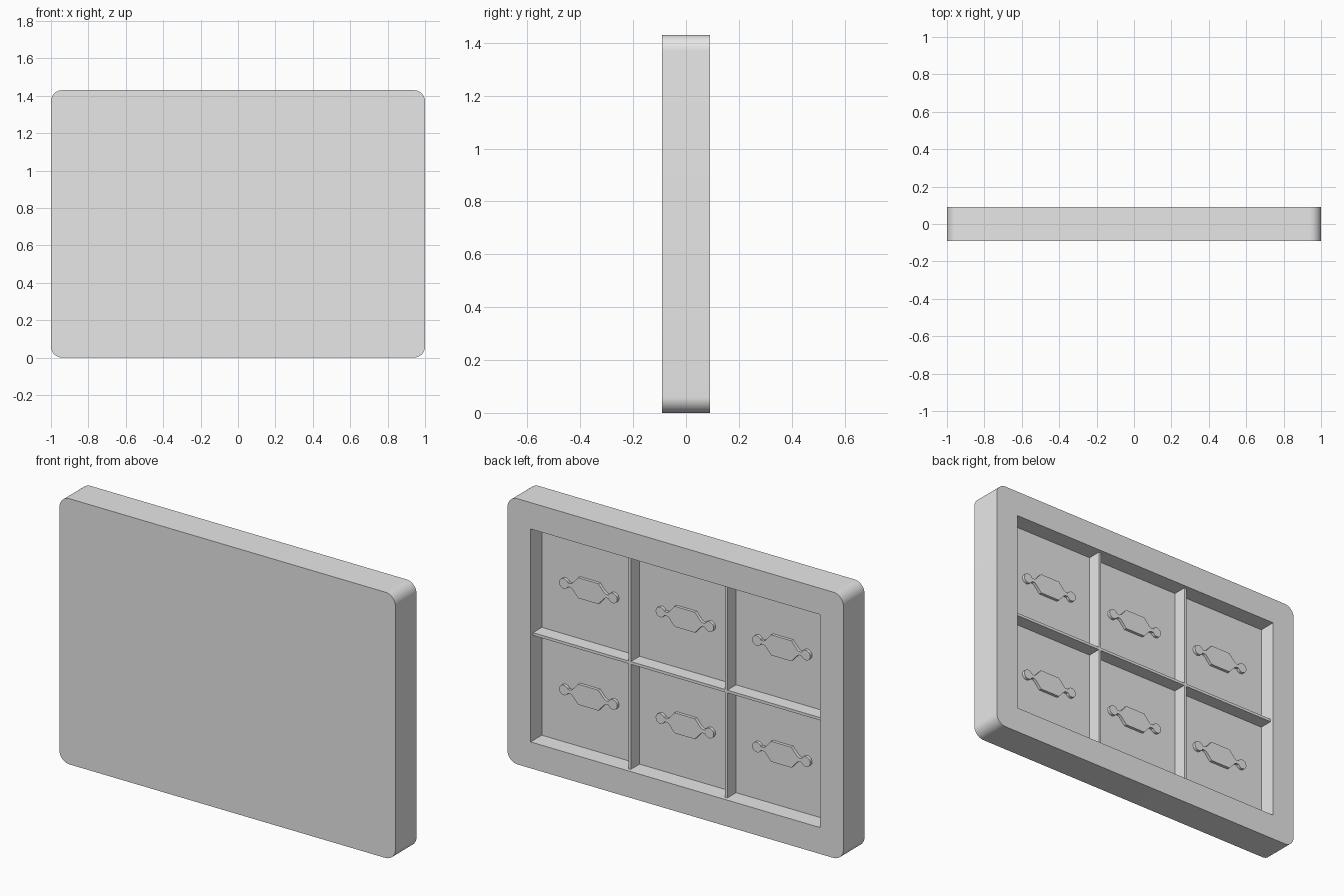
import bpy, bmesh, math

W, D, H = 2.0, 0.18, 1.43          # overall size
RADIUS = 0.06                      # corner radius
RIM = 0.138                        # width of the border round the recess
BACK = D / 2
FLOOR = -0.005                     # y of the recess floor
RIB_TOP = 0.07                     # y of the rib crests
RIB = 0.015                        # rib thickness
COLS, ROWS = 3, 2

default = bpy.data.objects.get("Cube")
if default:
    bpy.data.objects.remove(default, do_unlink=True)

grey = bpy.data.materials.new("plain grey")
grey.use_nodes = True
grey.diffuse_color = (0.8, 0.8, 0.8, 1)
grey.node_tree.nodes["Principled BSDF"].inputs["Base Color"].default_value = (0.8, 0.8, 0.8, 1)


def prism(name, outline, y0, y1):
    """Extrude an (x, z) outline from y0 to y1."""
    bm = bmesh.new()
    face = bm.faces.new([bm.verts.new((x, y0, z)) for x, z in outline])
    new = bmesh.ops.extrude_face_region(bm, geom=[face])["geom"]
    for v in new:
        if isinstance(v, bmesh.types.BMVert):
            v.co.y = y1
    bmesh.ops.recalc_face_normals(bm, faces=bm.faces)
    mesh = bpy.data.meshes.new(name)
    bm.to_mesh(mesh)
    bm.free()
    mesh.materials.append(grey)
    obj = bpy.data.objects.new(name, mesh)
    bpy.context.collection.objects.link(obj)
    return obj


def rectangle(x0, x1, z0, z1):
    return [(x0, z0), (x1, z0), (x1, z1), (x0, z1)]


def arc(cx, cz, r, start, end, steps):
    angles = [math.radians(start + (end - start) * i / steps) for i in range(steps + 1)]
    return [(cx + r * math.cos(a), cz + r * math.sin(a)) for a in angles]


def smooth(obj):
    bpy.ops.object.select_all(action="DESELECT")
    obj.select_set(True)
    bpy.context.view_layer.objects.active = obj
    bpy.ops.object.shade_smooth_by_angle(angle=math.radians(30))


# Rounded panel with a rectangular recess in the back
corner_x, corner_z = W / 2 - RADIUS, H / 2 - RADIUS
outline = []
for i, (sx, sz) in enumerate([(1, 1), (-1, 1), (-1, -1), (1, -1)]):
    outline += arc(sx * corner_x, H / 2 + sz * corner_z, RADIUS, 90 * i, 90 * i + 90, 12)
panel = prism("panel", outline, -BACK, BACK)

x_in, z_low, z_high = W / 2 - RIM, RIM + 0.004, H - RIM - 0.004
cutter = prism("recess_cutter", rectangle(-x_in, x_in, z_low, z_high), FLOOR, BACK + 0.1)
cutter.hide_render = True
cut = panel.modifiers.new("recess", "BOOLEAN")
cut.operation, cut.solver, cut.object = "DIFFERENCE", "EXACT", cutter
bpy.context.view_layer.objects.active = panel
bpy.ops.object.modifier_apply(modifier=cut.name)
bpy.data.objects.remove(cutter, do_unlink=True)
smooth(panel)

# Ribs dividing the recess into cells
cell_w, cell_h = 2 * x_in / COLS, (z_high - z_low) / ROWS
for c in range(1, COLS):
    x = -x_in + c * cell_w
    prism(f"upright_rib_{c}", rectangle(x - RIB / 2, x + RIB / 2, z_low, z_high), FLOOR, RIB_TOP)
for r in range(1, ROWS):
    z = z_low + r * cell_h
    prism(f"cross_rib_{r}", rectangle(-x_in, x_in, z - RIB / 2, z + RIB / 2), FLOOR, RIB_TOP)

# Raised pads: a long hexagon with a round knob on a narrow neck at each end
quarter = [(0.06, 0.055), (0.095, 0.016), (0.105, 0.01)]
knob = arc(0.146, 0, 0.027, 158, -158, 20)
right_half = quarter + knob + [(x, -z) for x, z in reversed(quarter)]
pad_outline = right_half + [(-x, -z) for x, z in right_half]
for c in range(COLS):
    for r in range(ROWS):
        cx, cz = -x_in + (c + 0.5) * cell_w, z_low + (r + 0.5) * cell_h
        pad = prism(f"pad_{c + 1}_{r + 1}", [(cx + x, cz + z) for x, z in pad_outline],
                    FLOOR - 0.003, FLOOR + 0.016)
        smooth(pad)
